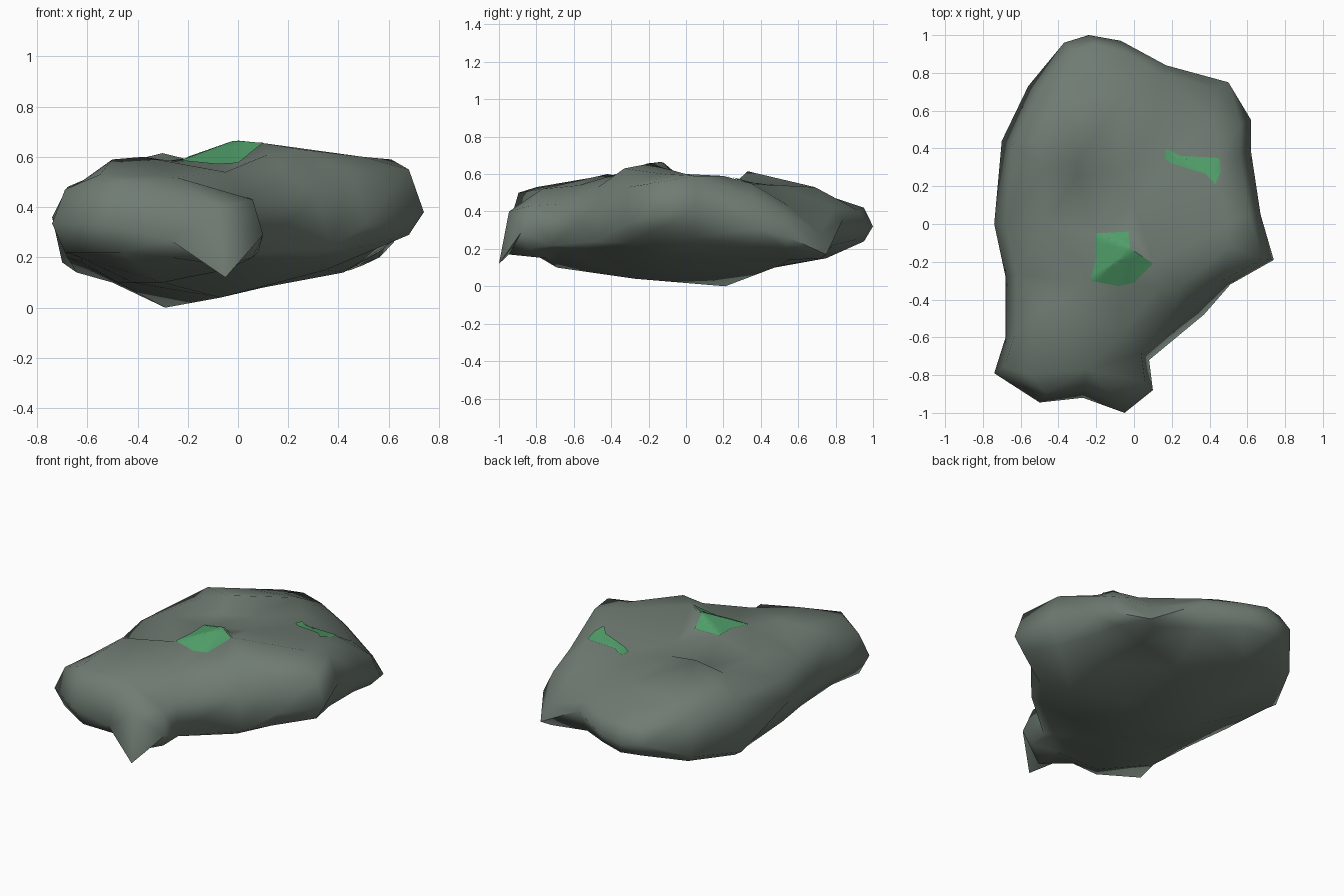
import bpy, bmesh
from mathutils import Vector
from mathutils.bvhtree import BVHTree
from mathutils.geometry import delaunay_2d_cdt

cube = bpy.data.objects.get("Cube")
if cube:
    bpy.data.objects.remove(cube, do_unlink=True)


def make_material(name, colour):
    mat = bpy.data.materials.new(name)
    mat.use_nodes = True
    mat.diffuse_color = (*colour, 1)
    mat.node_tree.nodes["Principled BSDF"].inputs["Base Color"].default_value = (*colour, 1)
    return mat


def make_object(name, bm, mat):
    mesh = bpy.data.meshes.new(name)
    bm.to_mesh(mesh)
    obj = bpy.data.objects.new(name, mesh)
    bpy.context.collection.objects.link(obj)
    mesh.materials.append(mat)
    bpy.ops.object.select_all(action="DESELECT")
    obj.select_set(True)
    bpy.context.view_layer.objects.active = obj
    bpy.ops.object.shade_smooth_by_angle(angle=1.2)
    return obj


# Widest edge of the rock, clockwise from the back:
# x, y, z, then the heights of the shoulder above and the belly edge below
RIM = [(-.24, 1, .32, .42, .24), (-.07, .97, .33, .41, .25), (.17, .84, .36, .42, .22),
       (.5, .75, .17, .28, .15), (.62, .55, .26, .39, .2), (.62, .38, .31, .47, .22),
       (.67, .05, .42, .59, .26), (.74, -.19, .38, .55, .29), (.51, -.32, .33, .53, .23),
       (.37, -.48, .24, .45, .2), (.08, -.72, .22, .44, .2), (.1, -.88, .29, .43, .2),
       (-.05, -1, .12, .4, .17), (-.27, -.92, .27, .45, .2), (-.5, -.945, .33, .5, .22),
       (-.74, -.79, .335, .47, .22), (-.68, -.6, .3, .5, .2), (-.68, -.28, .3, .49, .18),
       (-.74, 0, .36, .48, .2), (-.7, .44, .18, .48, .14), (-.56, .73, .22, .44, .17),
       (-.37, .96, .33, .42, .24)]
# Bumps and dips of the upper side
TOP = [(-.24, .8, .47), (-.4, .65, .51), (.42, .55, .43), (-.05, .69, .53),
       (-.53, .45, .56), (-.3, .33, .615), (-.3, .25, .53), (-.08, .27, .56),
       (-.47, .3, .57), (.45, .35, .55), (.45, .2, .59), (.5, 0, .6), (.5, -.12, .6),
       (.2, .37, .545), (.1, .5, .54), (0, -.13, .665), (.1, -.2, .655),
       (.25, -.33, .63), (.12, -.34, .61), (0, -.31, .57), (-.08, -.34, .56),
       (-.23, -.3, .58), (-.2, -.05, .595), (-.02, -.06, .6), (-.5, -.45, .59),
       (-.38, -.42, .6), (-.55, -.8, .53), (-.25, -.77, .52), (-.05, -.57, .54),
       (-.47, 0, .56), (0, .1, .56), (.2, -.47, .53)]
# Points of the underside
BELLY = [(-.29, .21, 0), (-.07, -.27, .04), (-.3, -.69, .1), (.4, .55, .14),
         (-.2, .75, .15), (-.3, .42, .09), (.42, .2, .14), (-.48, -.1, .1),
         (.35, -.15, .15), (-.05, -.75, .15), (.1, .5, .11), (-.42, -.35, .1),
         (-.5, .25, .1), (.1, .05, .08)]

# Rock body: an upper and a lower sheet joined along the rim
bm = bmesh.new()
rim = [bm.verts.new(r[:3]) for r in RIM]
INSET = .06


def sheet(edge_column, points):
    verts = list(rim)
    for r in RIM:
        p = Vector(r[:2])
        spine = Vector((-.1 + .15 * p.y, .6 * p.y))
        p += (spine - p).normalized() * INSET
        verts.append(bm.verts.new((p.x, p.y, r[edge_column])))
    verts += [bm.verts.new(p) for p in points]
    n = len(rim)
    loops = [(s + i, s + (i + 1) % n) for s in (0, n) for i in range(n)]
    result = delaunay_2d_cdt([v.co.xy for v in verts], loops, [], 1, 1e-5)
    faces, sources = result[2], result[3]
    for face in faces:
        bm.faces.new([verts[sources[i][0]] for i in face])


sheet(3, TOP)
sheet(4, BELLY)
bmesh.ops.recalc_face_normals(bm, faces=bm.faces)
surface = BVHTree.FromBMesh(bm)
make_object("rock_body", bm, make_material("grey green stone", (.16, .20, .17)))
bm.free()

# Moss patches laid on the top surface
moss = make_material("moss green", (.08, .34, .14))


def moss_patch(name, centre, outline, steps=8):
    bm = bmesh.new()
    centre = Vector(centre)

    def drop(p):
        hit = surface.ray_cast(Vector((p.x, p.y, 2)), Vector((0, 0, -1)))[0]
        return bm.verts.new(hit + Vector((0, 0, .006)))

    points = []
    for i, a in enumerate(outline):
        b = outline[(i + 1) % len(outline)]
        points += [Vector(a).lerp(Vector(b), t / 4) for t in range(4)]
    middle = drop(centre)
    previous = None
    for s in range(1, steps + 1):
        ring = [drop(centre.lerp(p, s / steps)) for p in points]
        for i in range(len(ring)):
            j = (i + 1) % len(ring)
            if previous:
                bm.faces.new((previous[i], ring[i], ring[j], previous[j]))
            else:
                bm.faces.new((middle, ring[i], ring[j]))
        previous = ring
    bmesh.ops.recalc_face_normals(bm, faces=bm.faces)
    if sum(f.normal.z for f in bm.faces) < 0:
        bmesh.ops.reverse_faces(bm, faces=bm.faces)
    make_object(name, bm, moss)
    bm.free()


moss_patch("front_moss", (-.1, -.2),
           [(-.2, -.05), (-.03, -.04), (-.02, -.13), (.1, -.21), (0, -.31),
            (-.08, -.33), (-.23, -.3), (-.2, -.17)])
moss_patch("back_moss", (.33, .32),
           [(.17, .4), (.25, .36), (.45, .35), (.46, .28), (.43, .21),
            (.4, .26), (.2, .32), (.16, .35)])
